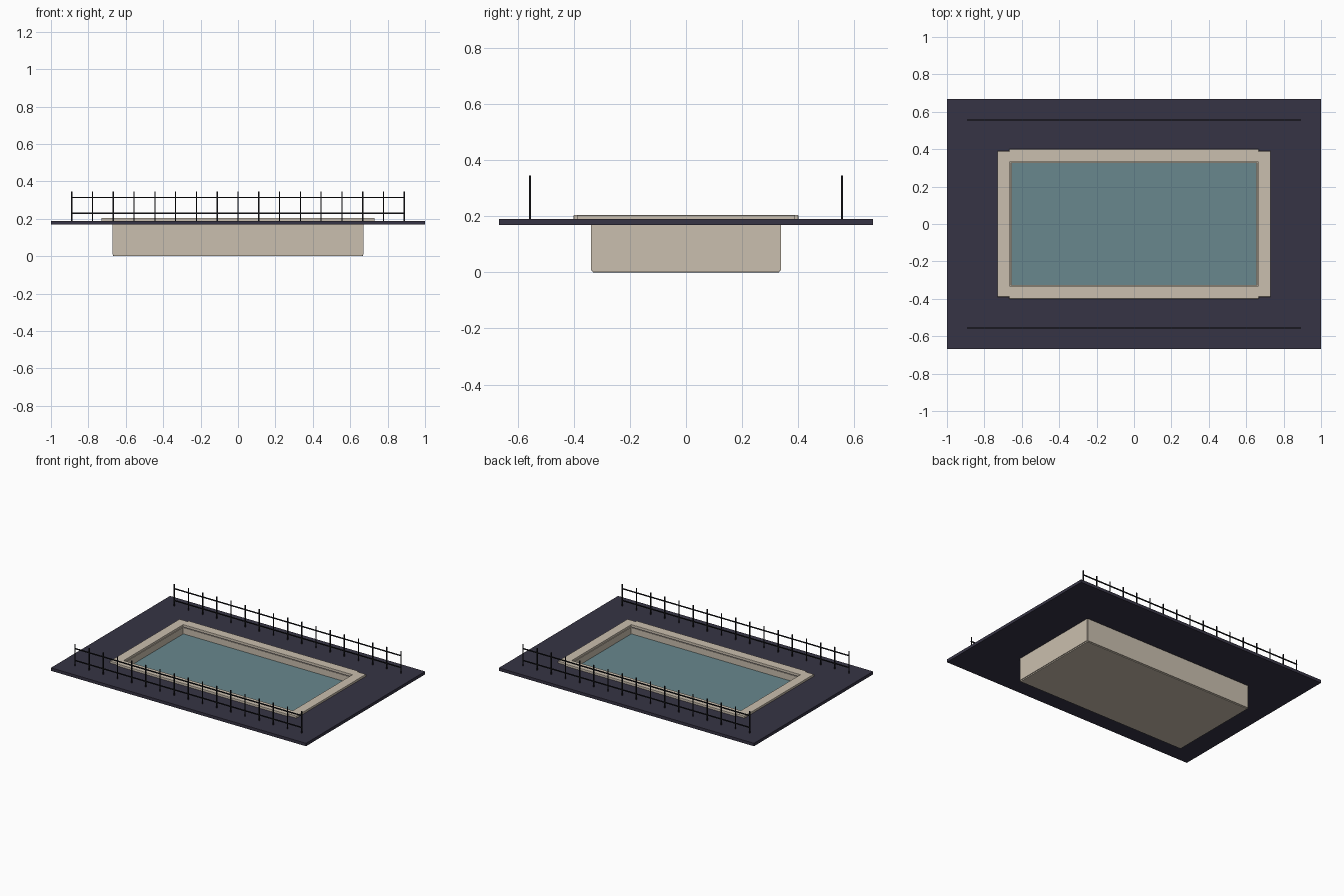
import bpy

if "Cube" in bpy.data.objects:
    bpy.data.objects.remove(bpy.data.objects["Cube"])


def material(name, rgb):
    m = bpy.data.materials.new(name)
    m.diffuse_color = (*rgb, 1)
    m.use_nodes = True
    m.node_tree.nodes["Principled BSDF"].inputs["Base Color"].default_value = m.diffuse_color
    return m


STONE = material("beige stone", (0.59, 0.52, 0.425))
DECK = material("dark slate", (0.037, 0.034, 0.058))
WATER = material("teal water", (0.14, 0.245, 0.27))
METAL = material("black metal", (0.008, 0.008, 0.010))


def box(name, x, y, z, mat, bevel=0):
    """Box from (min, max) ranges on each axis."""
    v = [(a, b, c) for a in x for b in y for c in z]
    f = [(0, 1, 3, 2), (4, 6, 7, 5), (0, 4, 5, 1), (2, 3, 7, 6), (0, 2, 6, 4), (1, 5, 7, 3)]
    me = bpy.data.meshes.new(name)
    me.from_pydata(v, [], f)
    me.materials.append(mat)
    ob = bpy.data.objects.new(name, me)
    bpy.context.collection.objects.link(ob)
    if bevel:
        b = ob.modifiers.new("soft edges", "BEVEL")
        b.width = bevel
        b.segments = 2
    return ob


def span(a, b, s):
    """Range a..b mirrored to side s."""
    return (a, b) if s > 0 else (-b, -a)


PX, PY = 0.667, 0.333          # pool half size
Z0, Z1 = 0.168, 0.189          # deck bottom and top

# Deck frame: a ring of quads around the pool opening, top and bottom
rings = [(1, 0.667, Z0), (1, 0.667, Z1), (PX, PY, Z1), (PX, PY, Z0)]
verts = [(sx * a, sy * b, z) for a, b, z in rings
         for sx, sy in ((-1, -1), (1, -1), (1, 1), (-1, 1))]
faces = [(r * 4 + i, r * 4 + (i + 1) % 4, (r + 1) % 4 * 4 + (i + 1) % 4, (r + 1) % 4 * 4 + i)
         for r in range(4) for i in range(4)]
me = bpy.data.meshes.new("deck")
me.from_pydata(verts, [], faces)
me.materials.append(DECK)
bpy.context.collection.objects.link(bpy.data.objects.new("deck", me))

# Basin floor and water
box("pool_floor", (-PX, PX), (-PY, PY), (0, 0.014), STONE, 0.002)
box("water", (-0.656, 0.656), (-0.325, 0.325), (0.132, 0.143), WATER)

for s, tag in ((-1, "a"), (1, "b")):
    # Basin walls
    box("long_wall_" + tag, (-PX, PX), span(PY - 0.006, PY + 0.005, s), (0.006, 0.186), STONE)
    box("end_wall_" + tag, span(PX - 0.006, PX + 0.005, s), (-PY, PY), (0.008, 0.186), STONE)
    # Coping stones
    box("long_coping_" + tag, (-PX, PX), span(PY, 0.4, s), (Z1 - 0.002, 0.204), STONE, 0.002)
    box("end_coping_" + tag, span(PX - 0.004, 0.731, s), (-0.389, 0.389), (Z1 - 0.002, 0.2035), STONE, 0.002)
    # Railing: posts and two rails
    y = s * 0.556
    for i in range(17):
        x = (i - 8) / 9
        box(f"railing_post_{tag}_{i}", (x - 0.003, x + 0.003), (y - 0.003, y + 0.003), (Z1 - 0.002, 0.345), METAL)
    for z in (0.229, 0.313):
        box("railing_rail_" + tag, (-0.892, 0.892), (y - 0.0033, y + 0.0033), (z - 0.0033, z + 0.0033), METAL)
